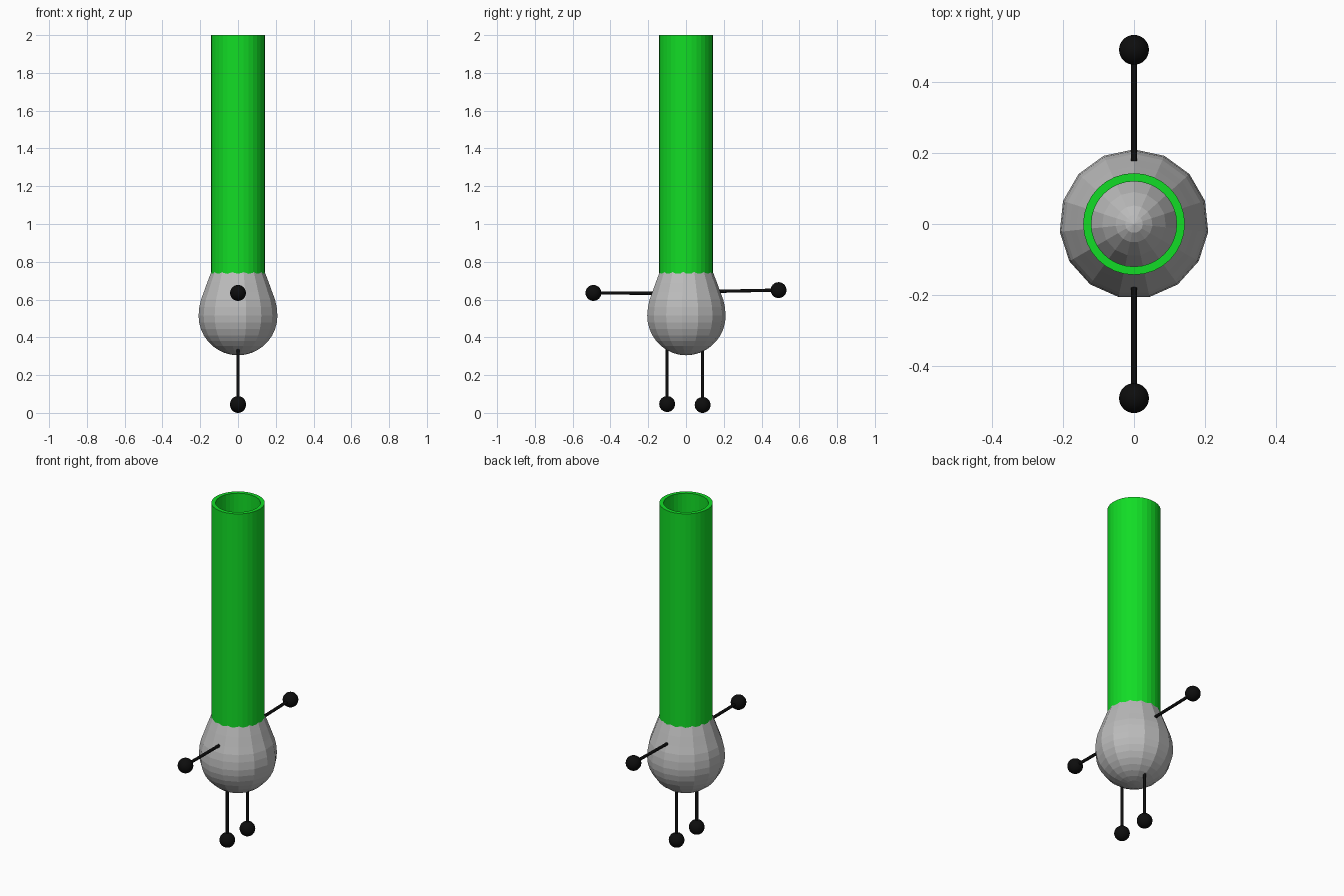
import bpy, bmesh, math
from mathutils import Vector

if "Cube" in bpy.data.objects:
    bpy.data.objects.remove(bpy.data.objects["Cube"])


def material(name, rgb):
    m = bpy.data.materials.new(name)
    m.diffuse_color = (*rgb, 1)
    m.use_nodes = True
    m.node_tree.nodes["Principled BSDF"].inputs["Base Color"].default_value = m.diffuse_color
    return m


GREEN = material("bright green", (0.006, 0.72, 0.019))
GREY = material("light grey", (0.5, 0.5, 0.5))
BLACK = material("black", (0.004, 0.004, 0.004))


def lathe(name, profile, sides, mat, start=math.pi / 2, closed=False):
    """Spin (radius, z) points round the z axis; zero radius makes a pole."""
    bm = bmesh.new()
    rings = []
    for r, z in profile:
        n = 1 if r == 0 else sides
        rings.append([bm.verts.new((r * math.cos(start + math.tau * k / sides),
                                    r * math.sin(start + math.tau * k / sides), z))
                      for k in range(n)])
    pairs = list(zip(rings, rings[1:]))
    if closed:
        pairs.append((rings[-1], rings[0]))
    for a, b in pairs:
        for k in range(sides):
            j = (k + 1) % sides
            quad = [a[k % len(a)], a[j % len(a)], b[j % len(b)], b[k % len(b)]]
            bm.faces.new(list(dict.fromkeys(quad)))
    bmesh.ops.recalc_face_normals(bm, faces=bm.faces)
    mesh = bpy.data.meshes.new(name)
    bm.to_mesh(mesh)
    bm.free()
    mesh.materials.append(mat)
    ob = bpy.data.objects.new(name, mesh)
    bpy.context.collection.objects.link(ob)
    return ob


def ball(name, centre):
    bpy.ops.mesh.primitive_uv_sphere_add(segments=32, ring_count=16, radius=0.042, location=centre)
    ob = bpy.context.object
    ob.name = name
    ob.data.materials.append(BLACK)
    bpy.ops.object.shade_smooth()


def rod(name, a, b):
    a, b = Vector(a), Vector(b)
    bpy.ops.mesh.primitive_cylinder_add(vertices=16, radius=0.0085, depth=(b - a).length,
                                        location=(a + b) / 2)
    ob = bpy.context.object
    ob.name = name
    ob.rotation_euler = (b - a).to_track_quat('Z', 'Y').to_euler()
    ob.data.materials.append(BLACK)
    bpy.ops.object.shade_smooth_by_angle(angle=math.radians(40))


# Faceted teardrop body: round below, tapering to a rounded tip inside the tube
R, MID = 0.21, 0.515
bottom = [(0, MID - R)] + [(R * math.sin(t), MID - R * math.cos(t))
                          for t in (math.pi / 2 * k / 9 for k in range(1, 10))]
taper = [(0.206, 0.56), (0.197, 0.60), (0.182, 0.64), (0.164, 0.69), (0.144, 0.742),
         (0.12, 0.80), (0.09, 0.86), (0.052, 0.91), (0.025, 0.93), (0, 0.937)]
lathe("body", bottom + taper, 15, GREY)

# Open tube with a wall thickness
lathe("tube", [(0.143, 0.70), (0.143, 2.0), (0.12, 2.0), (0.12, 0.70)], 32, GREEN, closed=True)

# Arms and hands
for side, y, z_in, z_out in (("front", -1, 0.633, 0.635), ("back", 1, 0.643, 0.65)):
    rod(side + "_arm", (0, 0.14 * y, z_in), (0, 0.48 * y, z_out))
    ball(side + "_hand", (0, 0.49 * y, z_out))

# Legs and feet
for side, y, z in (("front", -0.1, 0.047), ("back", 0.088, 0.042)):
    rod(side + "_leg", (0, y, z), (0, y, 0.37))
    ball(side + "_foot", (0, y, z))
